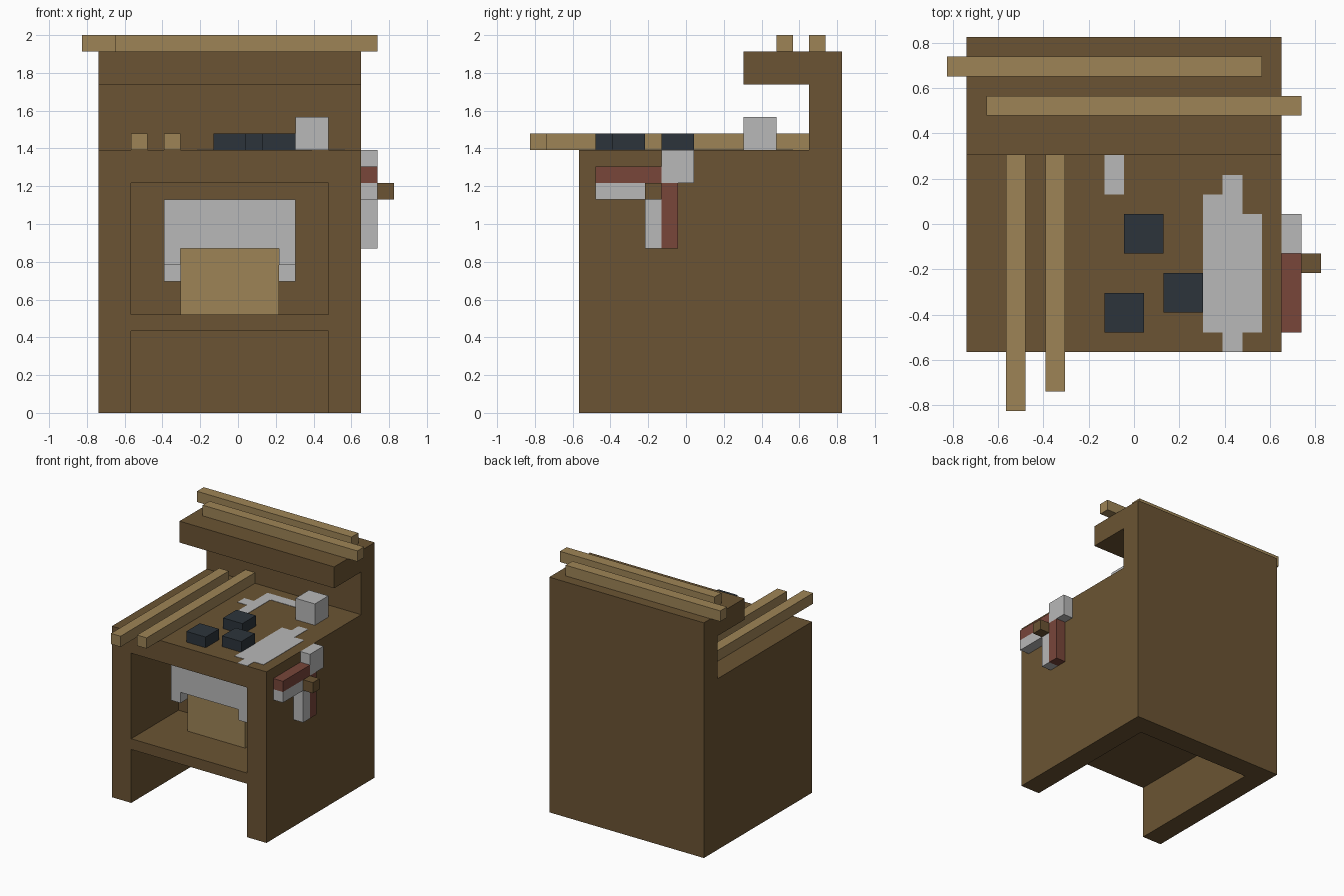
import bpy
import bmesh

if "Cube" in bpy.data.objects:
    bpy.data.objects.remove(bpy.data.objects["Cube"])

U = 2 / 23  # grid unit


def material(name, rgb):
    def lin(c):
        c /= 255
        return c / 12.92 if c <= 0.04045 else ((c + 0.055) / 1.055) ** 2.4
    m = bpy.data.materials.new(name)
    m.diffuse_color = (*[lin(c) for c in rgb], 1)
    m.use_nodes = True
    m.node_tree.nodes["Principled BSDF"].inputs["Base Color"].default_value = m.diffuse_color
    return m


BROWN = material("dark_wood", (107, 84, 51))
TAN = material("light_wood", (158, 132, 86))
STEEL = material("pale_steel", (184, 184, 184))
COAL = material("dark_coal", (44, 52, 59))
RED = material("red_grip", (120, 70, 58))


def pos(x, y, z):
    return ((x - 9.5) * U, (y - 9.5) * U, z * U)


def finish(name, bm, mat):
    bmesh.ops.recalc_face_normals(bm, faces=bm.faces)
    me = bpy.data.meshes.new(name)
    bm.to_mesh(me)
    bm.free()
    me.materials.append(mat)
    ob = bpy.data.objects.new(name, me)
    bpy.context.collection.objects.link(ob)
    return ob


def prism(name, points, a, b, mat):
    """Extrude a profile given as grid points from a to b."""
    bm = bmesh.new()
    face = bm.faces.new([bm.verts.new(pos(*p)) for p in points])
    ext = bmesh.ops.extrude_face_region(bm, geom=[face])
    verts = [v for v in ext["geom"] if isinstance(v, bmesh.types.BMVert)]
    bmesh.ops.translate(bm, verts=verts, vec=[(q - p) * U for p, q in zip(a, b)])
    return finish(name, bm, mat)


def box(name, x, y, z, mat):
    pts = [(x[0], y[0], z[0]), (x[1], y[0], z[0]), (x[1], y[1], z[0]), (x[0], y[1], z[0])]
    return prism(name, pts, (0, 0, z[0]), (0, 0, z[1]), mat)


# Bench body with tall back and overhanging shelf, extruded across its width
side = [(3, 0), (19, 0), (19, 22), (13, 22), (13, 20), (17, 20), (17, 16), (3, 16)]
body = prism("bench_body", [(1, y, z) for y, z in side], (1, 0, 0), (17, 0, 0), BROWN)

# Leg space and open compartment
cutters = [box("leg_space_cutter", (3, 15), (2, 17), (-1, 5), BROWN),
           box("compartment_cutter", (3, 15), (2, 10), (6, 14), BROWN)]
for c in cutters:
    c.hide_render = True
    c.hide_viewport = True
    mod = body.modifiers.new("cut", 'BOOLEAN')
    mod.object = c
    mod.solver = 'EXACT'
bpy.context.view_layer.objects.active = body
for mod in list(body.modifiers):
    bpy.ops.object.modifier_apply(modifier=mod.name)
for c in cutters:
    bpy.data.objects.remove(c)

# Crate in the compartment with a pale cover draped over it
box("crate", (6, 12), (7, 10), (6, 10), TAN)
for name, y0, y1, low in (("cover_front", 6, 9, 9), ("cover_back", 9, 10, 8)):
    arch = [(5, low), (6, low), (6, 10), (12, 10), (12, low), (13, low), (13, 13), (5, 13)]
    prism(name, [(x, y0, z) for x, z in arch], (0, y0, 0), (0, y1, 0), STEEL)

# Loose planks on the bench and on the shelf
box("bench_plank_outer", (3, 4), (0, 16), (16, 17), TAN)
box("bench_plank_inner", (5, 6), (1, 17), (16, 17), TAN)
box("shelf_plank_back", (0, 16), (17, 18), (22, 23), TAN)
box("shelf_plank_front", (2, 18), (15, 16), (22, 23), TAN)

# Dark lumps and pale block on the bench top
for i, (x, y) in enumerate([(9, 8), (11, 5), (8, 4)]):
    box(f"dark_lump_{i + 1}", (x, x + 2), (y, y + 2), (16, 17), COAL)
box("pale_block", (13, 15), (13, 15), (16, 18), STEEL)

# Flat saw blade and flat hook lying on the bench
T = 16.03
blade = [(14, 3), (15, 3), (15, 4), (16, 4), (16, 10), (15, 10), (15, 12), (14, 12),
         (14, 11), (13, 11), (13, 4), (14, 4)]
prism("flat_blade", [(x, y, 16) for x, y in blade], (0, 0, 16), (0, 0, T), STEEL)
hook = [(8, 11), (9, 11), (9, 15), (12, 15), (12, 16), (8, 16), (8, 14), (7, 14), (7, 13), (8, 13)]
prism("flat_hook", [(x, y, 16) for x, y in hook], (0, 0, 16), (0, 0, T), STEEL)

# Tongs hung on a peg on the right side
X = (17, 18)
box("peg", (17, 19), (7, 8), (13, 14), BROWN)
box("tool_head", X, (8, 10), (14, 16), STEEL)
box("grip_upper", X, (4, 8), (14, 15), RED)
box("arm_upper", X, (4, 7), (13, 14), STEEL)
box("arm_lower", X, (7, 8), (10, 13), STEEL)
box("grip_lower", X, (8, 9), (10, 14), RED)
